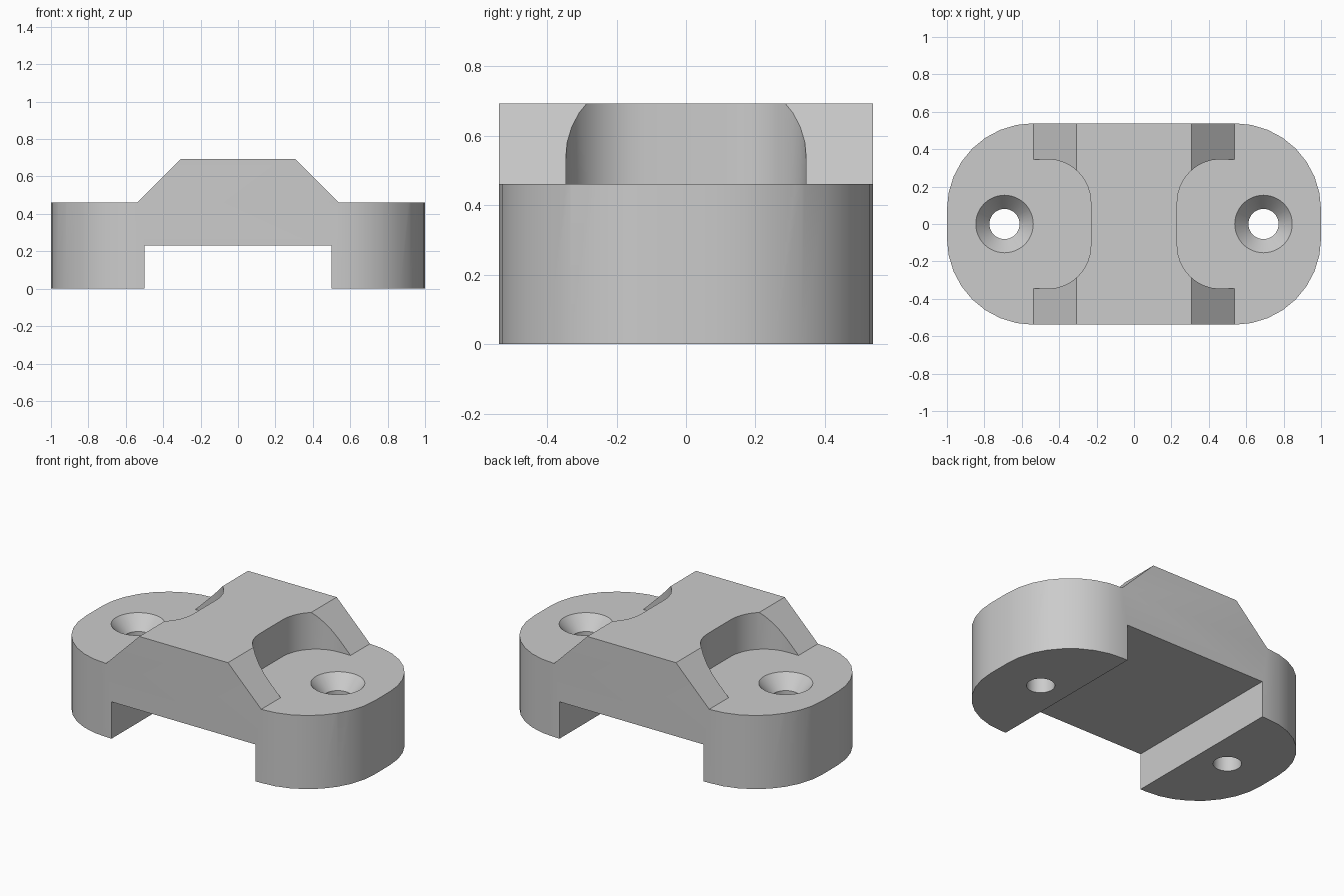
import bpy
import bmesh
from math import sin, cos, pi

if "Cube" in bpy.data.objects:
    bpy.data.objects.remove(bpy.data.objects["Cube"], do_unlink=True)

U = 1 / 13  # one design unit: the clamp is 26 units long

grey = bpy.data.materials.new("light grey")
grey.use_nodes = True
grey.diffuse_color = (0.6, 0.6, 0.6, 1)
grey.node_tree.nodes["Principled BSDF"].inputs["Base Color"].default_value = grey.diffuse_color


def extrude(name, points, shift):
    """Closed solid from a flat outline and an extrusion vector, in design units."""
    bm = bmesh.new()
    face = bm.faces.new([bm.verts.new(p) for p in points])
    side = bmesh.ops.extrude_face_region(bm, geom=[face])["geom"]
    bmesh.ops.translate(bm, vec=shift, verts=[v for v in side if isinstance(v, bmesh.types.BMVert)])
    return finish(name, bm)


def finish(name, bm):
    bmesh.ops.scale(bm, vec=(U, U, U), verts=bm.verts)
    bmesh.ops.recalc_face_normals(bm, faces=bm.faces)
    mesh = bpy.data.meshes.new(name)
    bm.to_mesh(mesh)
    bm.free()
    mesh.materials.append(grey)
    obj = bpy.data.objects.new(name, mesh)
    bpy.context.collection.objects.link(obj)
    return obj


def rounded_outline(cx, hx, hy, r, z, steps):
    """Rectangle with rounded corners, centred on x = cx."""
    pts = []
    for quarter, (sx, sy) in enumerate([(1, 1), (-1, 1), (-1, -1), (1, -1)]):
        for i in range(steps + 1):
            a = (quarter + i / steps) * pi / 2
            pts.append((cx + sx * (hx - r) + r * cos(a), sy * (hy - r) + r * sin(a), z))
    return pts


def revolve(name, cx, profile, steps=48):
    """Solid of revolution about a vertical axis at x = cx."""
    bm = bmesh.new()
    rings = [[bm.verts.new((cx + r * cos(2 * pi * i / steps), r * sin(2 * pi * i / steps), z))
              for i in range(steps)] for r, z in profile]
    for low, high in zip(rings, rings[1:]):
        for i in range(steps):
            j = (i + 1) % steps
            bm.faces.new((low[i], low[j], high[j], high[i]))
    bm.faces.new(rings[0])
    bm.faces.new(rings[-1])
    return finish(name, bm)


def boolean(obj, tool, operation):
    mod = obj.modifiers.new(operation, "BOOLEAN")
    mod.operation = operation
    mod.solver = "EXACT"
    mod.object = tool
    bpy.context.view_layer.objects.active = obj
    bpy.ops.object.modifier_apply(modifier=mod.name)
    bpy.data.objects.remove(tool, do_unlink=True)


# Bridge profile with sloped shoulders and a strap slot below
half = [(6.5, 3), (6.5, 0), (14, 0), (14, 6), (7, 6), (4, 9)]
profile = half + [(-x, z) for x, z in reversed(half)]
clamp = extrude("strap_clamp", [(x, -8, z) for x, z in profile], (0, 16, 0))

# Rounded plan outline
boolean(clamp, extrude("outline", rounded_outline(0, 13, 7, 6, -1, 8), (0, 0, 12)), "INTERSECT")

# Screw head pockets and countersunk holes at both ends
for s in (1, -1):
    boolean(clamp, extrude("pocket", rounded_outline(s * 9, 6, 4.5, 3, 6, 8), (0, 0, 4)), "DIFFERENCE")
    drill = [(1.05, -1), (1.05, 4.9), (2, 6), (2, 7)]
    boolean(clamp, revolve("drill", s * 9, drill), "DIFFERENCE")

bpy.ops.object.select_all(action="DESELECT")
clamp.select_set(True)
bpy.context.view_layer.objects.active = clamp
bpy.ops.object.shade_smooth_by_angle(angle=pi / 6)
